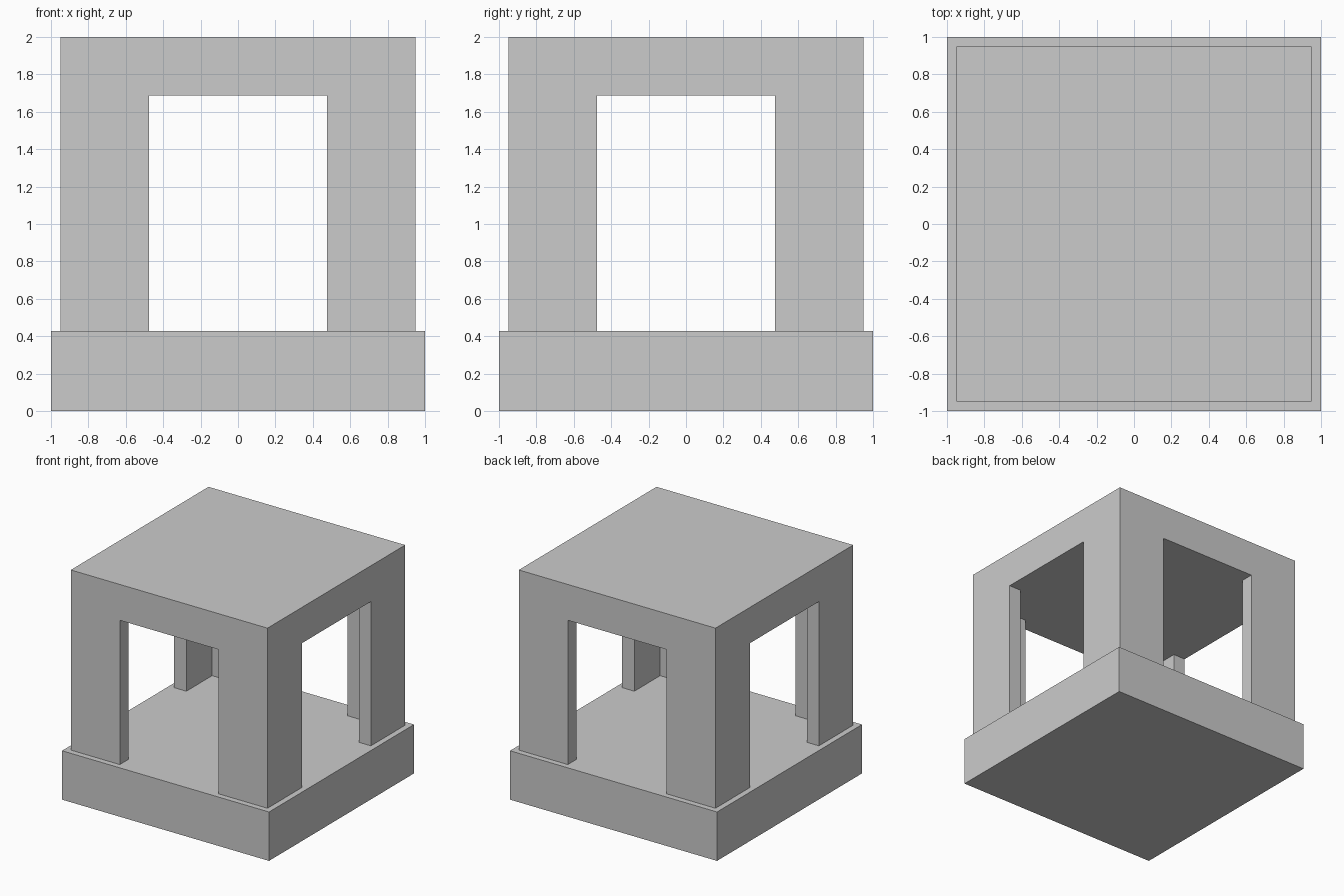
import bpy
import bmesh
from mathutils import Matrix, Vector

if "Cube" in bpy.data.objects:
    bpy.data.objects.remove(bpy.data.objects["Cube"])

BASE_TOP, LINTEL, TOP = 0.427, 1.687, 2.0
OUTER, INNER, GAP = 0.95, 0.833, 0.477   # half sizes: walls outside, inside, openings


def prism(name, outline, z0, z1):
    """Extrude a flat outline upwards from z0 to z1."""
    bm = bmesh.new()
    face = bm.faces.new([bm.verts.new((p[0], p[1], z0)) for p in outline])
    top = bmesh.ops.extrude_face_region(bm, geom=[face])["geom"]
    verts = [v for v in top if isinstance(v, bmesh.types.BMVert)]
    bmesh.ops.translate(bm, verts=verts, vec=(0, 0, z1 - z0))
    bmesh.ops.recalc_face_normals(bm, faces=bm.faces)
    mesh = bpy.data.meshes.new(name)
    bm.to_mesh(mesh)
    bm.free()
    obj = bpy.data.objects.new(name, mesh)
    bpy.context.collection.objects.link(obj)
    return obj


def square(h):
    return [(-h, -h), (h, -h), (h, h), (-h, h)]


# Plinth
prism("base", square(1.0), 0.0, BASE_TOP)

# Roof and four L-shaped corner posts in one block
canopy = prism("canopy", square(OUTER), BASE_TOP, TOP)

# Inner room with an opening through each side, as one cutter
side = [(1.2, -GAP), (1.2, GAP), (INNER, GAP), (INNER, INNER), (GAP, INNER)]
outline = [Matrix.Rotation(i * 1.5707963, 2) @ Vector(p) for i in range(4) for p in side]
cutter = prism("opening_cutter", outline, BASE_TOP - 0.2, LINTEL)
cutter.hide_render = True

cut = canopy.modifiers.new("openings", "BOOLEAN")
cut.operation = "DIFFERENCE"
cut.solver = "EXACT"
cut.object = cutter
bpy.context.view_layer.objects.active = canopy
bpy.ops.object.modifier_apply(modifier=cut.name)
bpy.data.objects.remove(cutter)
